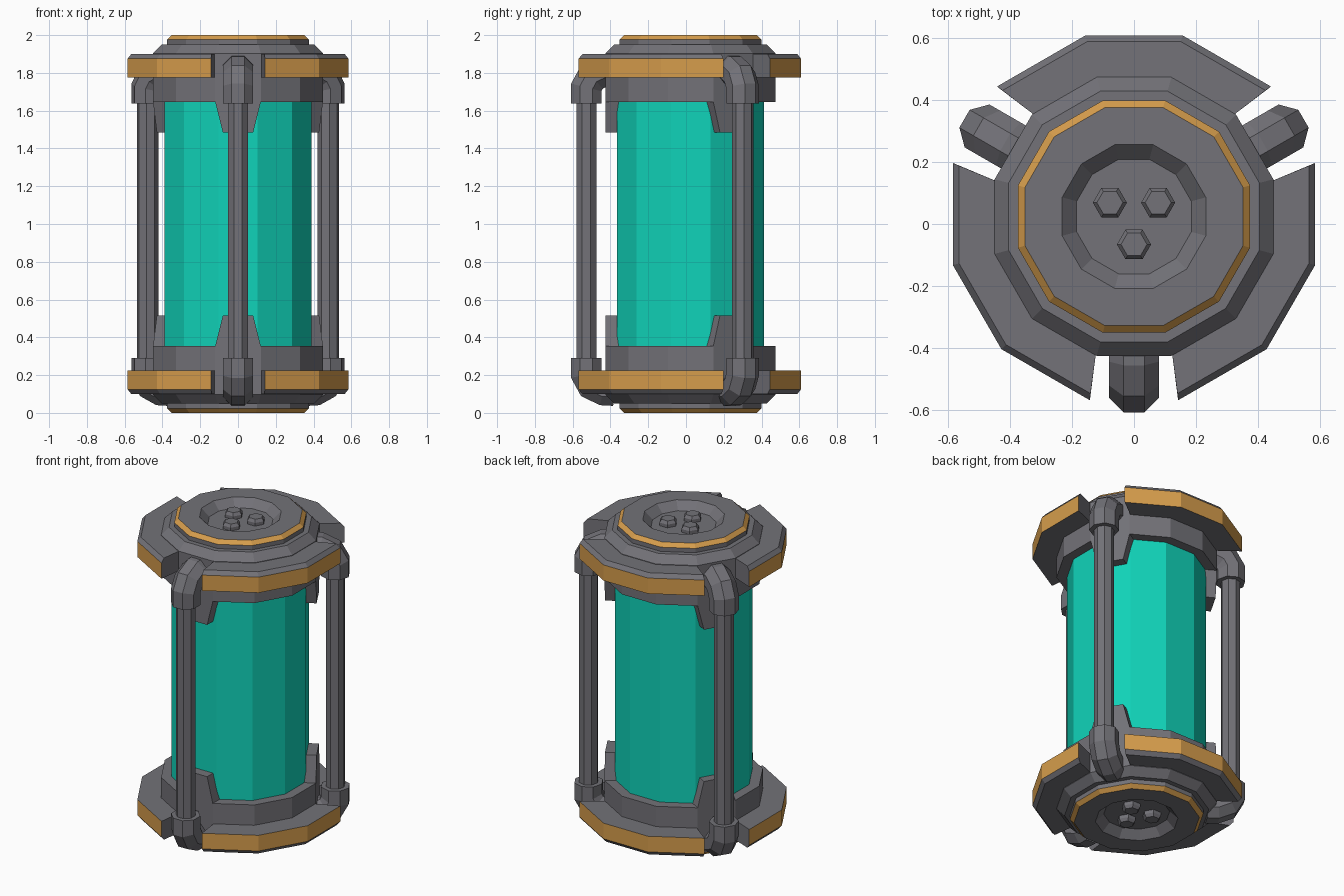
import bpy, bmesh, math
from mathutils import Vector, Matrix

if "Cube" in bpy.data.objects:
    bpy.data.objects.remove(bpy.data.objects["Cube"])

CY = 0.024  # canister axis sits slightly behind the origin


def material(name, rgb):
    m = bpy.data.materials.new(name)
    lin = [((c / 255 + 0.055) / 1.055) ** 2.4 if c > 10 else c / 255 / 12.92 for c in rgb]
    m.diffuse_color = (*lin, 1)
    m.use_nodes = True
    m.node_tree.nodes["Principled BSDF"].inputs["Base Color"].default_value = m.diffuse_color
    return m


GREY = material("dark_grey_metal", (115, 114, 120))
ORANGE = material("orange_paint", (214, 157, 76))
TEAL = material("teal_glass", (16, 212, 186))


def loft(name, rings, mats, rule=lambda i, j: 0, turn=0):
    """Skin a list of equal vertex loops, cap both ends; rule(ring, side) picks the material."""
    bm = bmesh.new()
    rows = [[bm.verts.new(p) for p in ring] for ring in rings]
    n = len(rows[0])
    for i in range(len(rows) - 1):
        for j in range(n):
            k = (j + 1) % n
            f = bm.faces.new((rows[i][j], rows[i][k], rows[i + 1][k], rows[i + 1][j]))
            f.material_index = rule(i, j)
    bm.faces.new(rows[0])
    bm.faces.new(rows[-1])
    bmesh.ops.recalc_face_normals(bm, faces=bm.faces)
    bm.transform(Matrix.Translation((0, CY, 0)) @ Matrix.Rotation(math.radians(turn), 4, 'Z'))
    me = bpy.data.meshes.new(name)
    bm.to_mesh(me)
    bm.free()
    for m in mats:
        me.materials.append(m)
    ob = bpy.data.objects.new(name, me)
    bpy.context.collection.objects.link(ob)
    return ob


def polar(apothem, deg, z, near):
    """Point on a flat whose middle is at angle near, seen at angle deg."""
    r = apothem / math.cos(math.radians(deg - near))
    return Vector((r * math.cos(math.radians(deg)), r * math.sin(math.radians(deg)), z))


def ring12(apothem, z):
    return [polar(apothem, 15 + 30 * k, z, 30 * k) for k in range(12)]


def sweep(name, path, apothem, turn):
    """Octagonal tube along a path of (radius, z) points with mitred joints."""
    pts = [Vector((x, 0, z)) for x, z in path]
    side = Vector((0, 1, 0))
    rings = []
    for i, p in enumerate(pts):
        a = (p - pts[i - 1]).normalized() if i else None
        b = (pts[i + 1] - p).normalized() if i < len(pts) - 1 else None
        a, b = a or b, b or a
        t = (a + b).normalized()
        out = side.cross(t) / t.dot(a)
        r = apothem / math.cos(math.pi / 8)
        angs = [math.radians(22.5 + 45 * k) for k in range(8)]
        rings.append([p + r * (math.cos(q) * out + math.sin(q) * side) for q in angs])
    return loft(name, rings, [GREY], turn=turn)


# glass cylinder
loft("glass_tube", [ring12(0.39, 0.3), ring12(0.39, 1.7)], [TEAL])

CAP = [(0.38, 1.645), (0.45, 1.645), (0.45, 1.903), (0.405, 1.95), (0.375, 1.95),
       (0.375, 1.977), (0.352, 2.0), (0.232, 2.0), (0.185, 1.952)]
FLANGE = [(0.44, 1.775), (0.585, 1.775), (0.585, 1.875), (0.565, 1.9), (0.44, 1.9)]
STRUT_ANGLES = (-90, 30, 150)

for end, flip in (("top", lambda z: z), ("bottom", lambda z: 2 - z)):
    # end cap with orange rim and recessed centre
    loft(end + "_cap", [ring12(a, flip(z)) for a, z in CAP], [GREY, ORANGE],
         lambda i, j: int(i == 5))

    for n, ang in enumerate(STRUT_ANGLES, 1):
        # flange segment between two struts
        stations = []
        for s, near in ((-1, -30), (-15, -30), (15, 30), (1, 30)):
            loop = []
            for a, z in FLANGE:
                stop = 44.5 + 2 * (a - 0.45) / 0.135
                deg = s * stop if abs(s) == 1 else s
                # outer stations lie on the side flats, straight past their corners
                loop.append(polar(a, deg, flip(z), near))
            stations.append(loop)
        loft(f"{end}_flange_{n}", stations, [GREY, ORANGE],
             lambda i, j: int(j == 1), ang + 60)

        # tapered tab gripping the glass
        loft(f"{end}_tab_{n}",
             [[(x, y, flip(z)) for x, y in ((0.37, -w), (0.45, -w), (0.45, w), (0.37, w))]
              for z, w in ((1.66, 0.12), (1.645, 0.12), (1.485, 0.08))],
             [GREY], turn=ang)

        # hex bolt in the recess
        c = Vector((0.09, 0, 0))
        hexa = [math.radians(30 + 60 * k) for k in range(6)]
        loft(f"{end}_bolt_{n}",
             [[c + Vector((r * math.cos(q), r * math.sin(q), flip(z))) for q in hexa]
              for r, z in ((0.055, 1.945), (0.055, 1.972), (0.042, 1.99))],
             [GREY], turn=ang)

# struts with elbows curving into the caps
ELBOW = [(0.552, 0.29), (0.552, 0.205), (0.522, 0.15), (0.46, 0.12), (0.405, 0.117)]
for n, ang in enumerate(STRUT_ANGLES, 1):
    sweep(f"strut_rod_{n}", [(0.552, 0.25), (0.552, 1.68)], 0.053, ang)
    sweep(f"lower_elbow_{n}", ELBOW, 0.08, ang)
    sweep(f"upper_elbow_{n}", [(r, 1.928 - z) for r, z in ELBOW], 0.08, ang)
